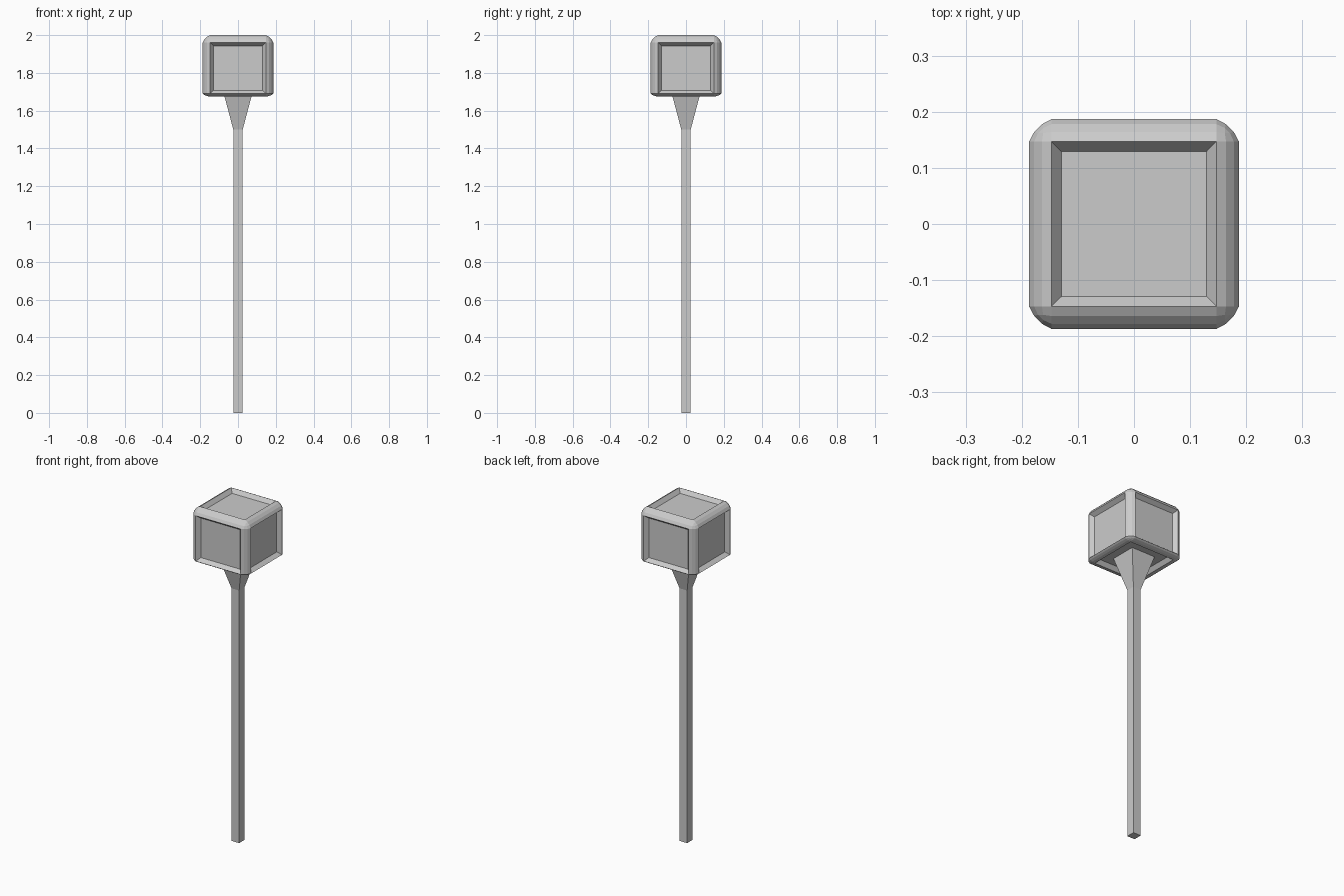
import bpy, bmesh
from mathutils import Matrix

default = bpy.data.objects.get("Cube")
if default:
    bpy.data.objects.remove(default, do_unlink=True)

grey = bpy.data.materials.new("plain_grey")
grey.use_nodes = True
colour = (0.6, 0.6, 0.6, 1)
grey.diffuse_color = colour
grey.node_tree.nodes["Principled BSDF"].inputs["Base Color"].default_value = colour


def finish(bm, name):
    bmesh.ops.recalc_face_normals(bm, faces=bm.faces)
    mesh = bpy.data.meshes.new(name)
    bm.to_mesh(mesh)
    bm.free()
    mesh.materials.append(grey)
    obj = bpy.data.objects.new(name, mesh)
    bpy.context.collection.objects.link(obj)
    return obj


def square_post(name, z0, half0, z1, half1):
    """Square column that may taper from bottom to top."""
    bm = bmesh.new()
    bmesh.ops.create_cube(bm, size=2)
    for v in bm.verts:
        half, z = (half1, z1) if v.co.z > 0 else (half0, z0)
        v.co = (v.co.x * half, v.co.y * half, z)
    return finish(bm, name)


# Pole and flared neck
square_post("pole", 0, 0.025, 1.5, 0.025)
square_post("neck", 1.5, 0.025, 1.7, 0.078)

# Head: block with rounded edges and a flatter underside
HALF, BEVEL, TOP, BOTTOM = 0.187, 0.04, 2.0, 1.65
bm = bmesh.new()
bmesh.ops.create_cube(bm, size=1, matrix=Matrix.Translation((0, 0, (TOP + BOTTOM) / 2))
                      @ Matrix.Diagonal((2 * HALF, 2 * HALF, TOP - BOTTOM, 1)))
bmesh.ops.bevel(bm, geom=bm.edges[:], offset=BEVEL, offset_type='OFFSET',
                segments=3, profile=0.37, affect='EDGES')
shoulder = BOTTOM + BEVEL
for v in bm.verts:
    if v.co.z < shoulder:
        v.co.z = shoulder + (v.co.z - shoulder) * 0.4

# Recessed panel on each of the six sides
bm.normal_update()
panels = sorted(bm.faces, key=lambda f: f.calc_area())[-6:]
bmesh.ops.inset_individual(bm, faces=panels, thickness=0.025, depth=-0.023)
finish(bm, "head")
